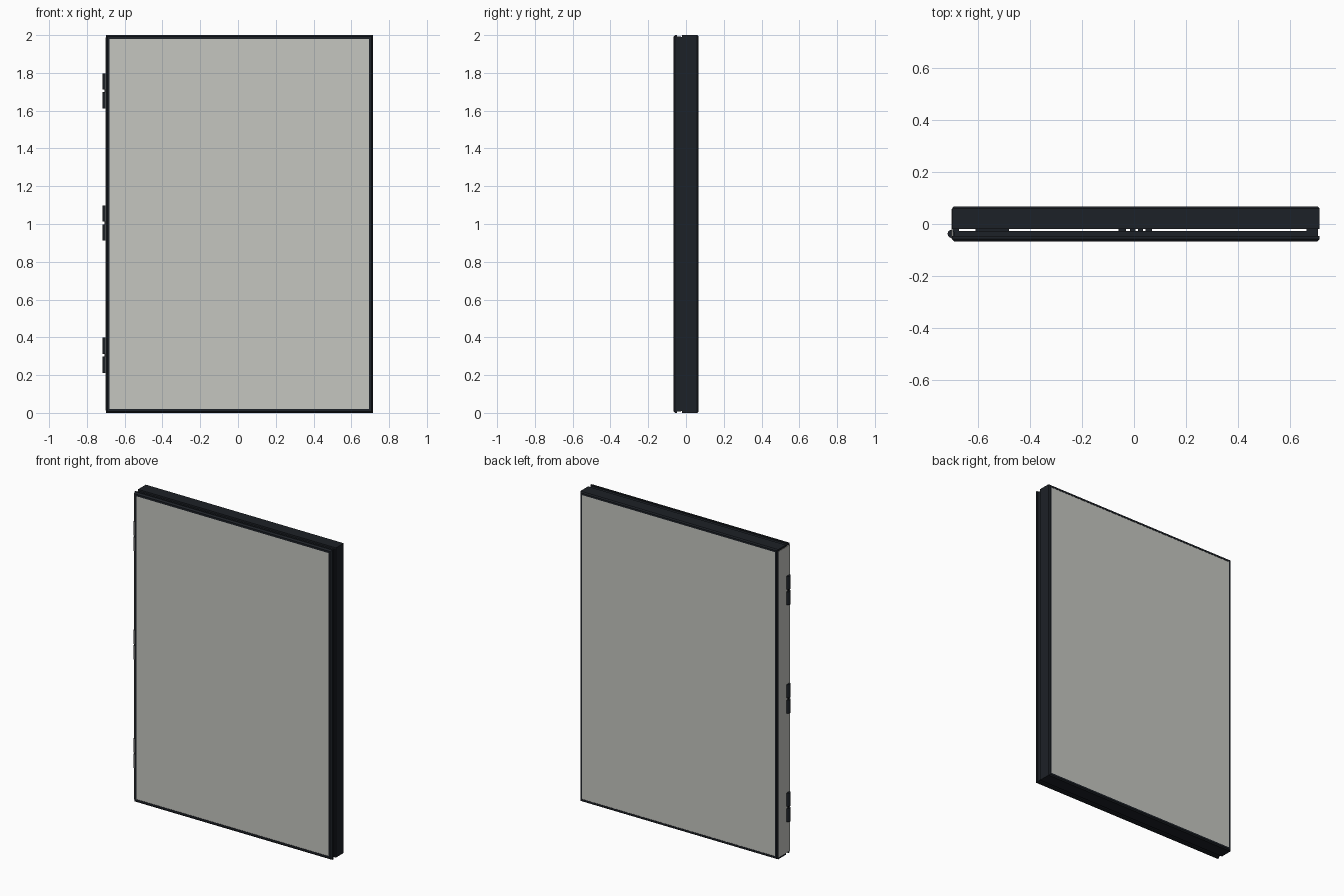
import bpy, bmesh, math
from mathutils import Vector

if "Cube" in bpy.data.objects:
    bpy.data.objects.remove(bpy.data.objects["Cube"])

X0, X1, Z0, Z1 = -0.70, 0.714, 0.0, 2.0


def material(name, rgb):
    m = bpy.data.materials.new(name)
    m.diffuse_color = (*rgb, 1)
    m.use_nodes = True
    m.node_tree.nodes["Principled BSDF"].inputs["Base Color"].default_value = m.diffuse_color
    return m


DARK = material("dark_metal", (0.012, 0.015, 0.02))
PANE = material("warm_grey", (0.56, 0.565, 0.53))


def finish(name, bm, mat):
    bmesh.ops.recalc_face_normals(bm, faces=bm.faces)
    me = bpy.data.meshes.new(name)
    bm.to_mesh(me)
    bm.free()
    me.materials.append(mat)
    ob = bpy.data.objects.new(name, me)
    bpy.context.collection.objects.link(ob)
    return ob


def ring(name, profile, mat=DARK):
    """Sweep an (inset, y) profile around the rectangle with mitred corners."""
    bm = bmesh.new()
    loops = []
    for sx, sz in ((0, 0), (1, 0), (1, 1), (0, 1)):
        loops.append([bm.verts.new((X1 - i if sx else X0 + i, y,
                                    Z1 - i if sz else Z0 + i)) for i, y in profile])
    n = len(profile)
    for c in range(4):
        a, b = loops[c], loops[(c + 1) % 4]
        for k in range(n):
            j = (k + 1) % n
            bm.faces.new((a[k], a[j], b[j], b[k]))
    return finish(name, bm, mat)


def box(name, lo, hi, mat=DARK):
    bm = bmesh.new()
    bmesh.ops.create_cube(bm, size=1)
    lo, hi = Vector(lo), Vector(hi)
    for v in bm.verts:
        v.co = (lo + hi) / 2 + v.co * (hi - lo)
    return finish(name, bm, mat)


def barrel(name, z0, z1):
    bm = bmesh.new()
    bmesh.ops.create_cone(bm, cap_ends=True, segments=20, radius1=0.016,
                          radius2=0.016, depth=z1 - z0)
    bmesh.ops.translate(bm, verts=bm.verts, vec=(-0.701, -0.038, (z0 + z1) / 2))
    for f in bm.faces:
        f.smooth = abs(f.normal.z) < 0.5
    return finish(name, bm, DARK)


# door frame: chamfered front lip, set-back rear step
ring("door_frame", [(0, -0.047), (0, -0.058), (0.008, -0.067), (0.021, -0.067),
                    (0.021, -0.055), (0.04, -0.055), (0.04, -0.026),
                    (0.007, -0.026), (0.007, -0.047)])
# rear casing: deep frame with chamfered rear edge
ring("rear_casing", [(0, -0.020), (0, 0.059), (0.006, 0.067), (0.018, 0.067),
                     (0.018, 0.058), (0.035, 0.058), (0.035, -0.020)])

# front and rear panels
box("front_panel", (X0 + 0.019, -0.065, Z0 + 0.019), (X1 - 0.019, -0.053, Z1 - 0.019), PANE)
box("rear_panel", (X0 + 0.016, 0.052, Z0 + 0.016), (X1 - 0.016, 0.0655, Z1 - 0.016), PANE)

# grey panel down the hinge side
box("hinge_side_panel", (X0 - 0.002, -0.057, Z0 + 0.012), (X0 + 0.004, 0.058, Z1 - 0.012), PANE)

# seals closing the gap between door and casing on both sides
box("seal_left", (X0 + 0.002, -0.03, 0.01), (X0 + 0.026, -0.016, 1.99))
box("seal_right", (X1 - 0.05, -0.03, 0.01), (X1 - 0.006, -0.016, 1.99))

# spacer blocks in the gap along the top
for i, (a, b) in enumerate(((-0.61, -0.48), (-0.06, -0.03), (-0.015, 0.005),
                            (0.015, 0.035), (0.045, 0.07))):
    box(f"gap_spacer_{i}", (a, -0.027, 1.965), (b, -0.019, 1.985))

# three hinges, each with two barrels and a pin
for i, z in enumerate((0.305, 1.005, 1.705)):
    barrel(f"hinge_{i}_lower_barrel", z - 0.093, z - 0.007)
    barrel(f"hinge_{i}_upper_barrel", z + 0.007, z + 0.093)
    box(f"hinge_{i}_pin", (-0.707, -0.043, z - 0.01), (-0.697, -0.033, z + 0.01))
